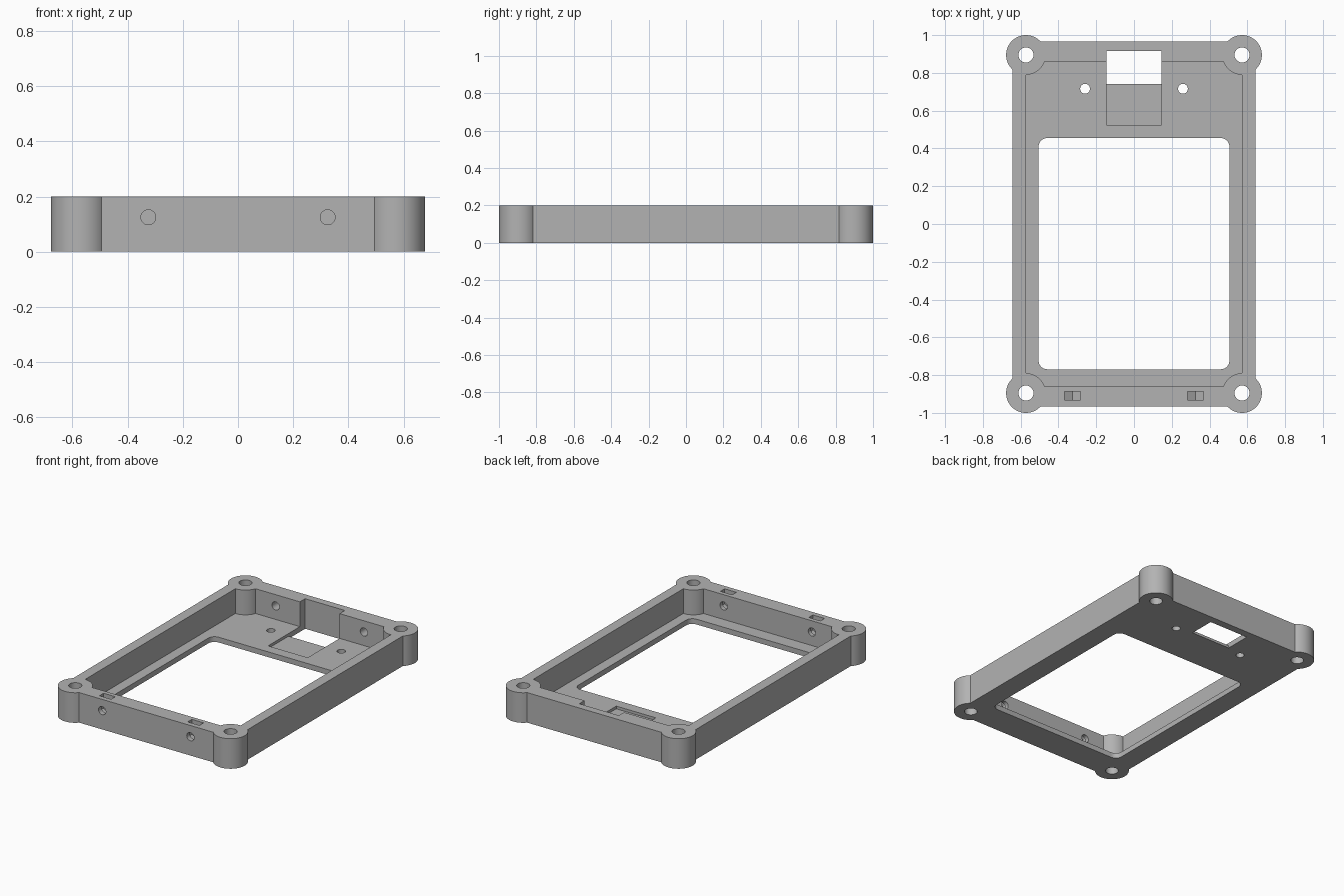
import bpy, bmesh, math
from mathutils import Matrix, Vector

HEIGHT, FLOOR = 0.2, 0.035
WALL_X, WALL_Y = 0.642, 0.965       # outer half sizes
CAVITY_X, CAVITY_Y = 0.573, 0.86    # inner half sizes
BOSS_X, BOSS_Y, BOSS_R = 0.572, 0.895, 0.105
SCREW_X, SCREW_Z = 0.325, 0.125
TOP = HEIGHT + 0.1                  # cutters run past the surface

if "Cube" in bpy.data.objects:
    bpy.data.objects.remove(bpy.data.objects["Cube"])

grey = bpy.data.materials.new("plain grey")
grey.use_nodes = True
colour = (0.45, 0.45, 0.45, 1)
grey.diffuse_color = colour
grey.node_tree.nodes["Principled BSDF"].inputs["Base Color"].default_value = colour


def finish(name, bm):
    bmesh.ops.recalc_face_normals(bm, faces=bm.faces)
    mesh = bpy.data.meshes.new(name)
    bm.to_mesh(mesh)
    bm.free()
    mesh.materials.append(grey)
    obj = bpy.data.objects.new(name, mesh)
    bpy.context.collection.objects.link(obj)
    return obj


def prism(name, outline, z0, z1):
    bm = bmesh.new()
    face = bm.faces.new([bm.verts.new((x, y, z0)) for x, y in outline])
    made = bmesh.ops.extrude_face_region(bm, geom=[face])["geom"]
    tops = [v for v in made if isinstance(v, bmesh.types.BMVert)]
    bmesh.ops.translate(bm, verts=tops, vec=(0, 0, z1 - z0))
    return finish(name, bm)


def box(name, x0, x1, y0, y1, z0, z1):
    return prism(name, [(x0, y0), (x1, y0), (x1, y1), (x0, y1)], z0, z1)


def rod(name, start, end, radius, sides=32, spin=0):
    start, end = Vector(start), Vector(end)
    axis = end - start
    turn = axis.to_track_quat('Z', 'Y').to_matrix().to_4x4()
    place = Matrix.Translation((start + end) / 2) @ turn @ Matrix.Rotation(spin, 4, 'Z')
    bm = bmesh.new()
    bmesh.ops.create_cone(bm, cap_ends=True, segments=sides, radius1=radius,
                          radius2=radius, depth=axis.length, matrix=place)
    return finish(name, bm)


def combine(target, tool, operation='DIFFERENCE'):
    mod = target.modifiers.new(tool.name, 'BOOLEAN')
    mod.operation, mod.solver, mod.object = operation, 'EXACT', tool
    bpy.context.view_layer.objects.active = target
    bpy.ops.object.modifier_apply(modifier=mod.name)
    bpy.data.objects.remove(tool)


# Tray with walls and a thin floor
frame = box("enclosure_frame", -WALL_X, WALL_X, -WALL_Y, WALL_Y, 0, HEIGHT)
combine(frame, box("cavity", -CAVITY_X, CAVITY_X, -CAVITY_Y, CAVITY_Y, FLOOR, TOP))

# Corner bosses
corners = [(sx * BOSS_X, sy * BOSS_Y) for sx in (-1, 1) for sy in (-1, 1)]
for x, y in corners:
    combine(frame, rod("boss", (x, y, 0), (x, y, HEIGHT), BOSS_R, 64), 'UNION')
for x, y in corners:
    combine(frame, rod("boss_hole", (x, y, -0.1), (x, y, TOP), 0.04))

# Rounded opening through the floor
left, right, front, back, r = -0.505, 0.505, -0.769, 0.455, 0.045
centres = [(right - r, back - r), (left + r, back - r),
           (left + r, front + r), (right - r, front + r)]
outline = []
for quarter, (cx, cy) in enumerate(centres):
    for step in range(9):
        a = (quarter + step / 8) * math.pi / 2
        outline.append((cx + r * math.cos(a), cy + r * math.sin(a)))
combine(frame, prism("floor_opening", outline, -0.1, 0.1))

# Connector window, notched into the back wall, and its shallow recess
combine(frame, box("window", -0.146, 0.146, 0.74, 0.915, -0.1, TOP))
combine(frame, box("recess", -0.146, 0.146, 0.525, 0.78, 0.017, 0.1))

for side in (-1, 1):
    # Floor holes
    combine(frame, rod("floor_hole", (side * 0.259, 0.716, -0.1),
                       (side * 0.259, 0.716, 0.1), 0.026))
    # Screw holes: through the front wall, blind in the back wall
    x = side * SCREW_X
    combine(frame, rod("front_hole", (x, -1.1, SCREW_Z), (x, -0.8, SCREW_Z), 0.027))
    combine(frame, rod("back_hole", (x, 0.8, SCREW_Z), (x, 0.925, SCREW_Z), 0.027))
    # Nut slots, open at the top with a pointed bottom
    w = 0.043
    slot = prism("nut_slot", [(x, SCREW_Z - w * 1.155), (x + w, SCREW_Z - w * 0.577),
                              (x + w, TOP), (x - w, TOP), (x - w, SCREW_Z - w * 0.577)],
                 0.888, 0.932)
    slot.data.transform(Matrix.Rotation(math.pi / 2, 4, 'X'))
    combine(frame, slot)

bpy.ops.object.select_all(action='DESELECT')
frame.select_set(True)
bpy.context.view_layer.objects.active = frame
bpy.ops.object.shade_smooth_by_angle(angle=math.radians(30))
